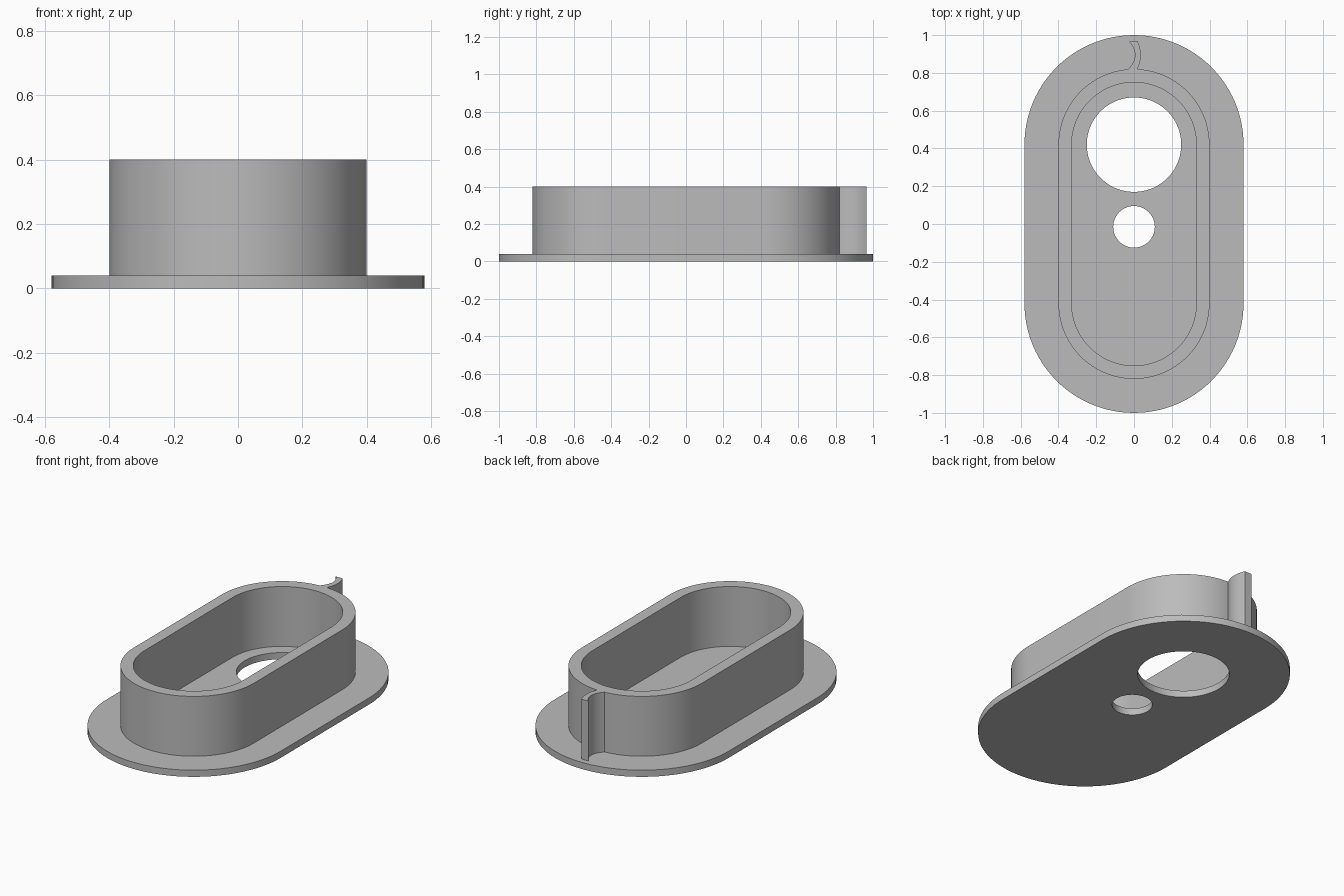
import bpy, bmesh
from math import cos, sin, pi
from mathutils import Vector
from mathutils.geometry import interpolate_bezier

cube = bpy.data.objects.get("Cube")
if cube:
    bpy.data.objects.remove(cube, do_unlink=True)

GREY = (0.5, 0.5, 0.5, 1)
grey = bpy.data.materials.new("plain grey")
grey.use_nodes = True
grey.diffuse_color = GREY
grey.node_tree.nodes["Principled BSDF"].inputs["Base Color"].default_value = GREY

CAP_Y = 0.42     # centre of each rounded end
FLOOR = 0.04     # flange thickness
TOP = 0.4        # rim height
SEGS = 48        # segments per half circle


def arc(cy, r, start):
    """Half circle about (0, cy)."""
    return [(r * cos(start + pi * i / SEGS), cy + r * sin(start + pi * i / SEGS))
            for i in range(SEGS + 1)]


def stadium(r):
    return arc(CAP_Y, r, 0) + arc(-CAP_Y, r, pi)


def circle(cy, r):
    return arc(cy, r, 0) + arc(cy, r, pi)[1:-1]


def prism(name, loops, z0, z1):
    """Extrude an outline, with any holes, from z0 to z1."""
    bm = bmesh.new()
    edges = []
    for loop in loops:
        vs = [bm.verts.new((x, y, z0)) for x, y in loop]
        edges += [bm.edges.new((a, b)) for a, b in zip(vs, vs[1:] + vs[:1])]
    bmesh.ops.triangle_fill(bm, use_beauty=True, edges=edges, normal=(0, 0, 1))
    ext = bmesh.ops.extrude_face_region(bm, geom=bm.faces[:], use_keep_orig=True)
    for v in ext["geom"]:
        if isinstance(v, bmesh.types.BMVert):
            v.co.z = z1
    bmesh.ops.recalc_face_normals(bm, faces=bm.faces[:])
    mesh = bpy.data.meshes.new(name)
    bm.to_mesh(mesh)
    bm.free()
    mesh.materials.append(grey)
    ob = bpy.data.objects.new(name, mesh)
    bpy.context.collection.objects.link(ob)
    bpy.ops.object.select_all(action="DESELECT")
    bpy.context.view_layer.objects.active = ob
    ob.select_set(True)
    bpy.ops.object.shade_smooth_by_angle(angle=pi / 6)
    return ob


def bow(start, middle, end):
    """Smooth bowed line that passes through its middle point."""
    a, m, b = (Vector(p) for p in (start, middle, end))
    ctrl = m * 2 - (a + b) / 2
    pts = interpolate_bezier(a, a.lerp(ctrl, 2 / 3), b.lerp(ctrl, 2 / 3), b, 17)
    return [(p.x, p.y) for p in pts]


# Flange with a large and a small round opening
prism("base_flange", [stadium(0.58), circle(CAP_Y, 0.25), circle(-0.015, 0.11)], 0, FLOOR)

# Upright wall, sunk slightly into the flange
prism("ring_wall", [stadium(0.4), stadium(0.33)], FLOOR - 0.01, TOP)

# Curved hook at the back, its root buried in the wall
left = bow((-0.025, 0.965), (0.005, 0.89), (-0.035, 0.815))
right = bow((0.015, 0.815), (0.036, 0.89), (0.02, 0.965))
prism("back_hook", [left + right], FLOOR - 0.01, TOP)
